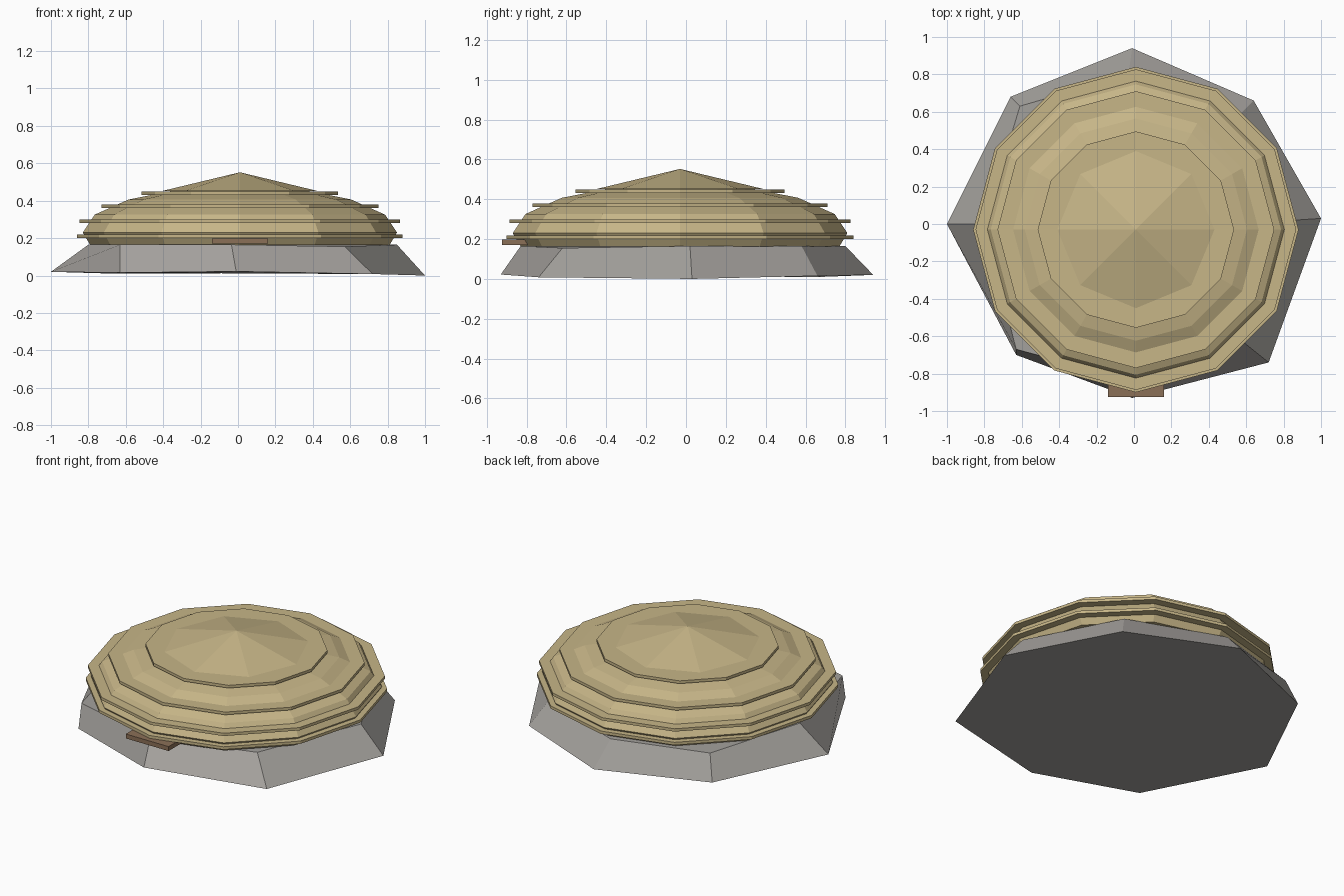
import bpy, bmesh
from math import cos, sin, pi, radians

old = bpy.data.objects.get("Cube")
if old:
    bpy.data.objects.remove(old, do_unlink=True)


def material(name, rgb):
    m = bpy.data.materials.new(name)
    m.use_nodes = True
    m.diffuse_color = (*rgb, 1)
    m.node_tree.nodes["Principled BSDF"].inputs["Base Color"].default_value = (*rgb, 1)
    return m


STRAW = material("straw", (0.57, 0.465, 0.245))
STONE = material("grey_stone", (0.37, 0.355, 0.335))
WOOD = material("brown_wood", (0.26, 0.16, 0.095))
CX, CY = 0.01, -0.03   # axis of the roof


def loft(name, loops, mat):
    """Skin equal-length loops of points and cap both ends; a one-point loop is a tip."""
    bm = bmesh.new()
    rows = [[bm.verts.new(p) for p in loop] for loop in loops]
    for a, b in zip(rows, rows[1:]):
        n = len(a)
        for i in range(n):
            j = (i + 1) % n
            bm.faces.new((a[i], a[j], b[0]) if len(b) == 1 else (a[i], a[j], b[j], b[i]))
    for row in (rows[0], rows[-1]):
        if len(row) > 2:
            bm.faces.new(row)
    bmesh.ops.recalc_face_normals(bm, faces=bm.faces)
    mesh = bpy.data.meshes.new(name)
    bm.to_mesh(mesh)
    bm.free()
    mesh.materials.append(mat)
    obj = bpy.data.objects.new(name, mesh)
    bpy.context.scene.collection.objects.link(obj)
    return obj


def ring(r, z, sides):
    if r == 0:
        return [(CX, CY, z)]
    return [(CX + r * cos(2 * pi * i / sides), CY + r * sin(2 * pi * i / sides), z)
            for i in range(sides)]


def lathe(name, profile, sides, mat):
    return loft(name, [ring(r, z, sides) for r, z in profile], mat)


# Rough eight-sided stone footing
foot = [(1.0, 0.03, 0), (0.64, 0.66, 0.015), (-0.01, 0.94, 0.02), (-0.66, 0.68, 0.01),
        (-1.0, 0, 0.02), (-0.63, -0.7, 0.015), (-0.01, -0.93, 0.022), (0.72, -0.74, 0.008)]
rim = [(0.85, 0.02, 0.165), (0.56, 0.58, 0.165), (-0.03, 0.8, 0.165), (-0.61, 0.63, 0.165),
       (-0.8, 0.0, 0.165), (-0.63, -0.67, 0.165), (-0.035, -0.83, 0.165), (0.57, -0.62, 0.155)]
loft("stone_footing", [foot, rim], STONE)

# Thatched dome: flattened sphere on a slightly tucked-in lower edge
dome = [(0.80, 0.163)]
for k in range(4):
    a = radians(22.5 * k)
    dome.append((0.84 * cos(a), 0.23 + 0.25 * sin(a)))
lathe("thatch_dome", dome + [(0, 0.48)], 12, STRAW)

# Thatch layers: thin discs that stand out from the dome
for n, (r, z) in enumerate([(0.87, 0.21), (0.857, 0.29), (0.74, 0.37), (0.525, 0.44)], 1):
    lathe(f"thatch_layer_{n}", [(r, z - 0.009), (r, z + 0.009)], 12, STRAW)

# Pointed cap
lathe("roof_cap", [(0.42, 0.451), (0, 0.552)], 8, STRAW)

# Wooden door lintel at the front
x0, x1, y0, y1 = -0.14, 0.16, -0.925, -0.77
loft("door_lintel", [[(x0, y0, z), (x1, y0, z), (x1, y1, z), (x0, y1, z)]
                     for z in (0.17, 0.198)], WOOD)
